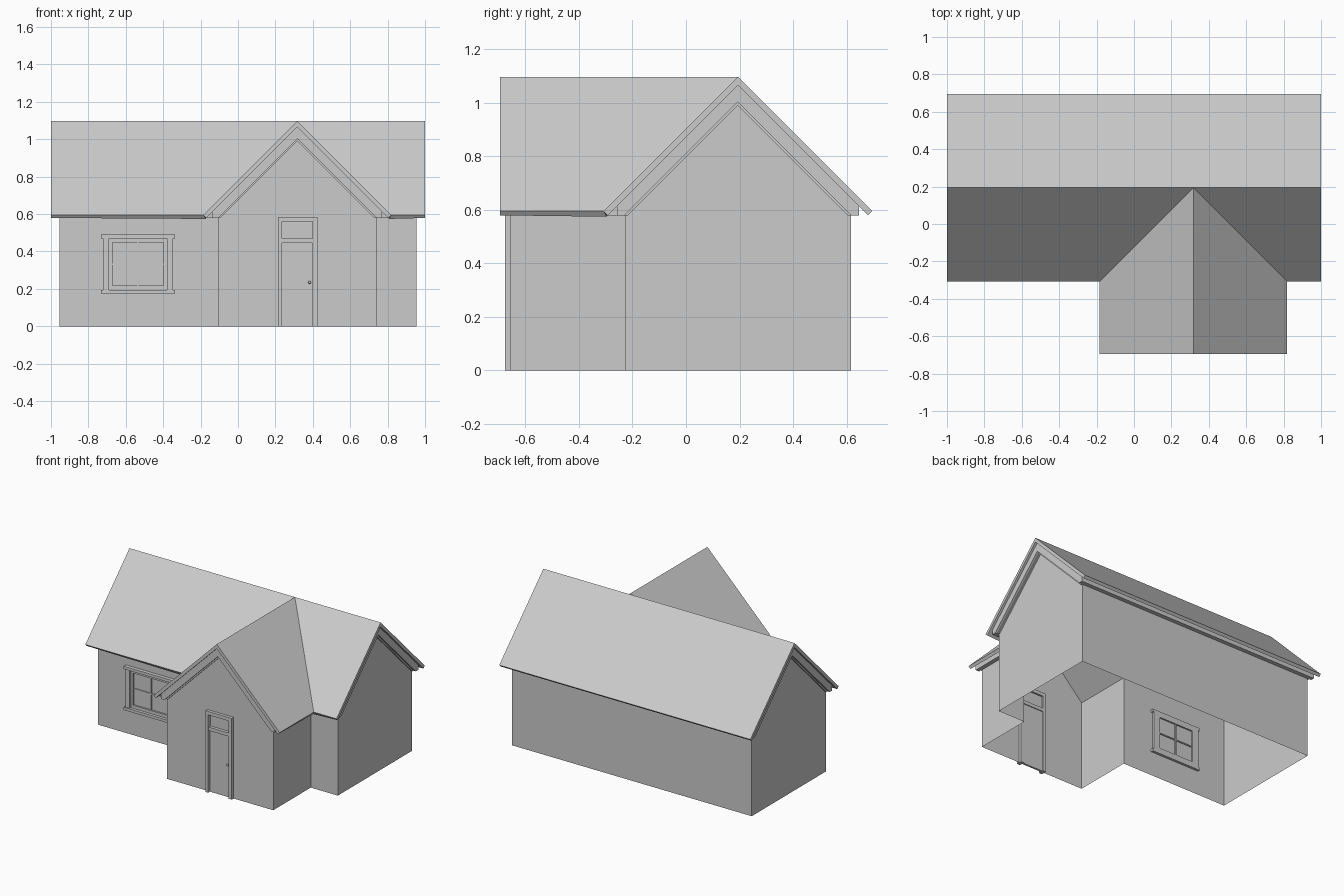
import bpy, bmesh

if "Cube" in bpy.data.objects:
    bpy.data.objects.remove(bpy.data.objects["Cube"])

RX, RY, RZ = 0.317, 0.194, 1.097      # porch ridge x, main ridge y, ridge height
HW, HR = 0.4225, 0.502                # half width of walls and of roof
END, FRONT = 0.955, -0.655            # gable wall planes
UNDER = RZ - 0.031                    # apex of roof underside
Y0, Y1 = RY - HW, RY + HW
X0, X1 = RX - HW, RX + HW
TOP = UNDER - HW


def sheet(name, polys):
    bm = bmesh.new()
    for p in polys:
        bm.faces.new([bm.verts.new(v) for v in p])
    bmesh.ops.remove_doubles(bm, verts=bm.verts, dist=1e-5)
    bmesh.ops.recalc_face_normals(bm, faces=bm.faces)
    me = bpy.data.meshes.new(name)
    bm.to_mesh(me)
    bm.free()
    ob = bpy.data.objects.new(name, me)
    bpy.context.collection.objects.link(ob)
    return ob


def prism(name, pts, a, b, place):
    lo, hi = [place(u, z, a) for u, z in pts], [place(u, z, b) for u, z in pts]
    n = len(pts)
    sides = [[lo[i], lo[(i + 1) % n], hi[(i + 1) % n], hi[i]] for i in range(n)]
    return sheet(name, [lo, hi] + sides)


def along_x(u, z, d):
    return (d, RY + u, z)


def along_y(u, z, d):
    return (RX + u, d, z)


def box(name, xa, xb, ya, yb, za, zb):
    return prism(name, [(xa, za), (xb, za), (xb, zb), (xa, zb)], ya, yb,
                 lambda u, z, d: (u, d, z))


def wall_x(xa, xb, y, za=0, zb=TOP):
    return [(xa, y, za), (xb, y, za), (xb, y, zb), (xa, y, zb)]


# Walls: open-bottomed shell with window and door openings
wa, wb, wl, wh = -0.70, -0.37, 0.195, 0.47
da, db, dh = 0.225, 0.415, 0.575
gable = [(-HW, 0), (HW, 0), (HW, TOP), (0, UNDER), (-HW, TOP)]
doorwall = [(X0, 0), (da, 0), (da, dh), (db, dh), (db, 0), (X1, 0),
            (X1, TOP), (RX, UNDER), (X0, TOP)]
sheet("back_wall", [wall_x(-END, END, Y1)])
for s, n in ((-1, "left"), (1, "right")):
    sheet(n + "_end_wall", [[along_x(u, z, s * END) for u, z in gable]])
    x = RX + s * HW
    sheet(n + "_porch_wall", [[(x, FRONT, 0), (x, Y0, 0), (x, Y0, TOP), (x, FRONT, TOP)]])
sheet("porch_front_wall", [[(x, FRONT, z) for x, z in doorwall]])
sheet("right_front_wall", [wall_x(X1, END, Y0)])
sheet("left_front_wall", [wall_x(-END, wa, Y0), wall_x(wb, X0, Y0),
                          wall_x(wa, wb, Y0, 0, wl), wall_x(wa, wb, Y0, wh, TOP)])

# Roof: five slopes meeting at ridges and valleys, thickened inward
EZ = RZ - HR
ye, yb, xl, xr, yf = RY - HR, RY + HR, RX - HR, RX + HR, -0.696
roof = sheet("roof", [
    [(-1, RY, RZ), (RX, RY, RZ), (1, RY, RZ), (1, yb, EZ), (-1, yb, EZ)],
    [(-1, ye, EZ), (xl, ye, EZ), (RX, RY, RZ), (-1, RY, RZ)],
    [(xr, ye, EZ), (1, ye, EZ), (1, RY, RZ), (RX, RY, RZ)],
    [(xl, yf, EZ), (RX, yf, RZ), (RX, RY, RZ), (xl, ye, EZ)],
    [(RX, yf, RZ), (xr, yf, EZ), (xr, ye, EZ), (RX, RY, RZ)]])
if roof.data.polygons[0].normal.z < 0:
    roof.data.flip_normals()
mod = roof.modifiers.new("thickness", 'SOLIDIFY')
mod.thickness = 0.022
mod.offset = -1
mod.use_even_offset = True
mod.use_quality_normals = True


# Rake boards under each gable edge, with a thinner moulding below
def rake(top, bottom, h, base=0.578):
    k = bottom - base
    return [(-h, top - h), (0, top), (h, top - h), (h, base),
            (k, base), (0, bottom), (-k, base), (-h, base)]


HE = HW + 0.03
for bottom, depth, n in ((1.003, 0.028, "rake_board"), (0.99, 0.010, "rake_moulding")):
    p = rake(UNDER, bottom, HE)
    prism("left_" + n, p, -END - depth, -END, along_x)
    prism("right_" + n, p, END, END + depth, along_x)
    prism("porch_" + n, p, FRONT - depth, FRONT, along_y)

# Frieze boards below the eaves
for s in (-1, 1):
    frieze = [(s * HW, 0.578), (s * HE, 0.578), (s * HE, UNDER - HE), (s * HW, TOP)]
    prism("porch_frieze", frieze, FRONT, Y0, along_y)
    spans = [(-END, END)] if s > 0 else [(-END, X0), (X1, END)]
    for a, b in spans:
        prism("eave_frieze", frieze, a, b, along_x)

# Window: trim, sash, glazing bars and pane
cx, cz = (wa + wb) / 2, (wl + wh) / 2
fy, by = Y0 - 0.018, Y0 + 0.018
for z, n in ((0.175, "window_sill"), (0.47, "window_head")):
    box(n, -0.733, -0.337, fy - 0.008, by, z, z + 0.02)
for xa, xb in ((-0.722, -0.69), (-0.38, -0.348)):
    box("window_jamb", xa, xb, fy, by, 0.195, 0.47)
for z in (wl, wh - 0.022):
    box("window_sash_rail", -0.69, -0.38, Y0 - 0.005, by, z, z + 0.022)
for x in (-0.69, -0.398):
    box("window_sash_stile", x, x + 0.018, Y0 - 0.005, by, wl + 0.022, wh - 0.022)
box("window_bar_upright", cx - 0.004, cx + 0.004, Y0, Y0 + 0.014, wl + 0.02, wh - 0.02)
box("window_bar_cross", -0.675, -0.395, Y0, Y0 + 0.014, cz - 0.004, cz + 0.004)
sheet("window_pane", [wall_x(wa, wb, Y0 + 0.007, wl, wh)])

# Door: frame, transom light, leaf and knob
df, dk = FRONT - 0.022, FRONT + 0.018
for xa, xb in ((0.214, 0.236), (0.399, 0.424)):
    box("door_jamb", xa, xb, df, dk, 0, 0.56)
box("door_head", 0.214, 0.424, df, dk, 0.56, 0.585)
box("transom_bar", 0.236, 0.399, df + 0.006, dk, 0.445, 0.47)
sheet("transom_pane", [wall_x(0.236, 0.399, FRONT + 0.006, 0.47, 0.56)])
box("door_leaf", 0.236, 0.399, FRONT - 0.002, FRONT + 0.012, 0, 0.445)
bpy.ops.mesh.primitive_uv_sphere_add(segments=12, ring_count=8, radius=0.008,
                                     location=(0.383, FRONT - 0.012, 0.235))
bpy.context.object.name = "door_knob"
bpy.ops.object.shade_smooth_by_angle()
